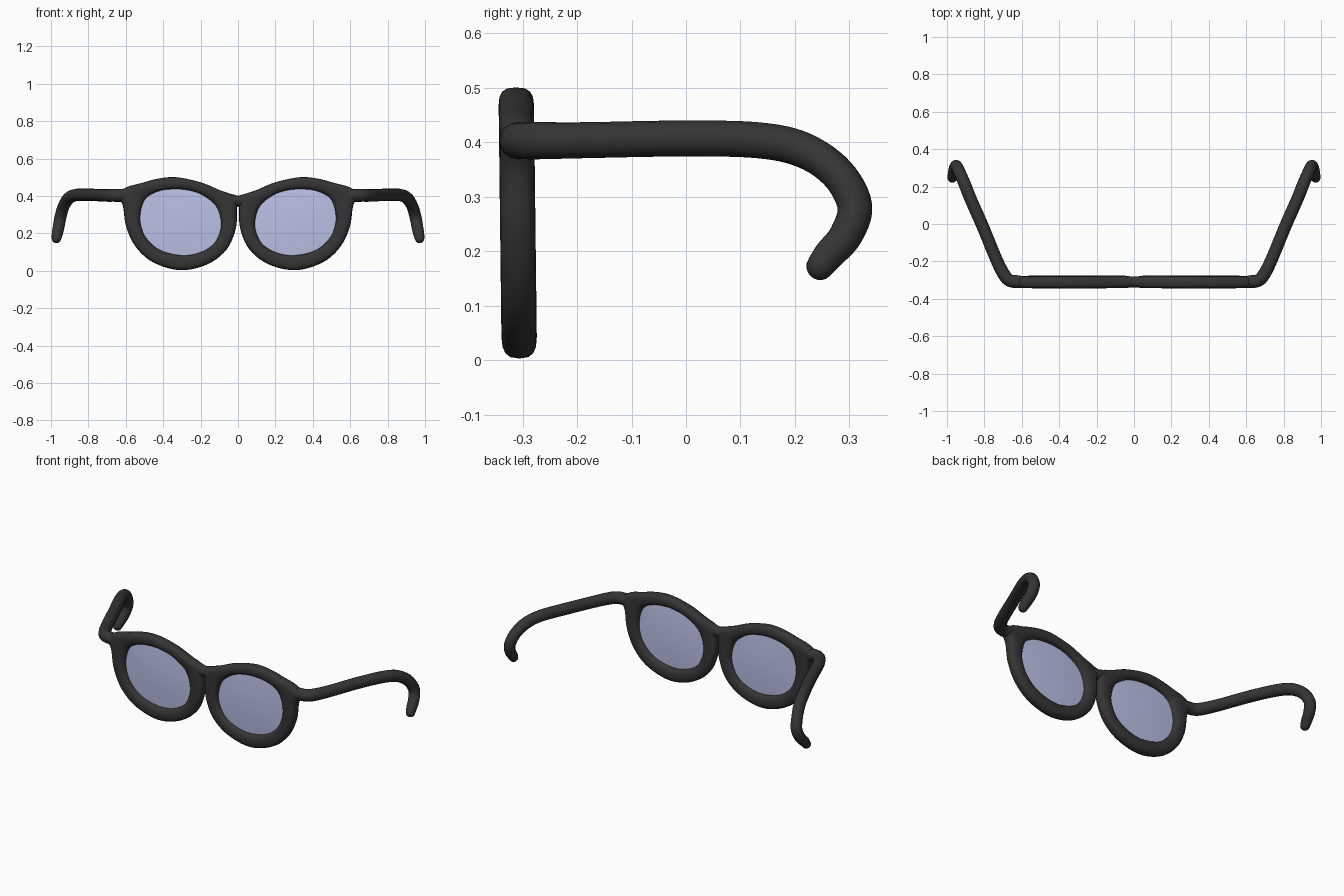
import bpy, bmesh, math
from mathutils import Vector

if "Cube" in bpy.data.objects:
    bpy.data.objects.remove(bpy.data.objects["Cube"])


def material(name, color):
    m = bpy.data.materials.new(name)
    m.diffuse_color = color
    m.use_nodes = True
    m.node_tree.nodes["Principled BSDF"].inputs["Base Color"].default_value = m.diffuse_color
    return m


FRAME = material("dark_frame", (0.035, 0.035, 0.035, 1))
GLASS = material("blue_glass", (0.50, 0.54, 0.80, 1))


def smooth_path(pts, steps, closed=False):
    """Catmull-Rom points through pts (tuples of any length)."""
    n, out = len(pts), []
    for i in range(n if closed else n - 1):
        ids = [i - 1, i, i + 1, i + 2]
        ids = [k % n if closed else min(max(k, 0), n - 1) for k in ids]
        for s in range(steps):
            t = s / steps
            out.append(tuple(
                0.5 * (2 * b + (c - a) * t + (2 * a - 5 * b + 4 * c - d) * t * t
                       + (3 * b - a - 3 * c + d) * t ** 3)
                for a, b, c, d in zip(*(pts[k] for k in ids))))
    if not closed:
        out.append(tuple(pts[-1]))
    return out


def finish(ob, mat, mirror=True):
    ob.data.materials.append(mat)
    if mirror:
        ob.modifiers.new("mirror", 'MIRROR').use_mirror_merge = False
    for p in ob.data.polygons:
        p.use_smooth = True


def mesh_object(name, bm, mat):
    bmesh.ops.recalc_face_normals(bm, faces=bm.faces)
    me = bpy.data.meshes.new(name)
    bm.to_mesh(me)
    bm.free()
    ob = bpy.data.objects.new(name, me)
    bpy.context.collection.objects.link(ob)
    finish(ob, mat)


def tube(name, pts, mat, mirror=True):
    """Round tube through (x, y, z, radius) points with a rounded far end."""
    path = smooth_path(pts, 6)
    tip, r = Vector(path[-1][:3]), path[-1][3]
    d = (tip - Vector(path[-2][:3])).normalized()
    for a in (25, 45, 62, 76, 86):
        a = math.radians(a)
        path.append((*(tip + d * r * math.sin(a)), r * math.cos(a)))
    cu = bpy.data.curves.new(name, 'CURVE')
    cu.dimensions = '3D'
    cu.bevel_depth, cu.bevel_resolution, cu.use_fill_caps = 1, 6, True
    sp = cu.splines.new('POLY')
    sp.points.add(len(path) - 1)
    for p, (x, y, z, rad) in zip(sp.points, path):
        p.co, p.radius = (x, y, z, 1), rad
    src = bpy.data.objects.new(name + "_path", cu)
    bpy.context.collection.objects.link(src)
    me = bpy.data.meshes.new_from_object(src.evaluated_get(bpy.context.evaluated_depsgraph_get()))
    bpy.data.objects.remove(src)
    me.materials.clear()
    ob = bpy.data.objects.new(name, me)
    bpy.context.collection.objects.link(ob)
    finish(ob, mat, mirror)


# rim outline: outer x, z and inner x, z going round one eye
RIM = [(.305, .003, .300, .083), (.45, .043, .415, .110), (.545, .125, .490, .175),
       (.598, .235, .520, .250), (.615, .345, .519, .320), (.640, .405, .497, .380),
       (.600, .445, .460, .410), (.52, .468, .410, .429), (.43, .492, .365, .435),
       (.33, .500, .300, .435), (.20, .473, .225, .420), (.10, .432, .165, .389),
       (.012, .395, .118, .345), (.006, .330, .095, .285), (.012, .225, .094, .220),
       (.06, .115, .130, .144), (.16, .036, .205, .098)]
loop = smooth_path(RIM, 5, True)


def depth(z):
    return -.309 - (z - .25) * .012


# rims: soft rectangular section swept between the two outlines
bm = bmesh.new()
SECT, HALF = 16, .0325
rings = []
for ox, oz, ix, iz in loop:
    o, i = Vector((ox, 0, oz)), Vector((ix, 0, iz))
    ring = []
    for k in range(SECT):
        a = 2 * math.pi * k / SECT
        c, s = math.cos(a), math.sin(a)
        u = math.copysign(abs(c) ** .8, c)
        v = math.copysign(abs(s) ** .7, s)
        p = (o + i) / 2 + (o - i) / 2 * u
        ring.append(bm.verts.new((p.x, depth(p.z) + HALF * v, p.z)))
    rings.append(ring)
for n, a in enumerate(rings):
    b = rings[(n + 1) % len(rings)]
    for k in range(SECT):
        j = (k + 1) % SECT
        bm.faces.new((a[k], a[j], b[j], b[k]))
mesh_object("rim", bm, FRAME)

# lenses: gently domed discs seated in the rims
bm = bmesh.new()
cx, cz = .305, .26
for side in (-1, 1):
    prev = None
    for f in (1.04, .8, .5, .2):
        ring = []
        for _, _, ix, iz in loop:
            z = cz + (iz - cz) * f
            y = depth(z) + side * (.004 + .008 * (1 - min(f, 1) ** 2))
            ring.append(bm.verts.new((cx + (ix - cx) * f, y, z)))
        if prev:
            for k in range(len(ring)):
                j = (k + 1) % len(ring)
                bm.faces.new((prev[k], prev[j], ring[j], ring[k]))
        prev = ring
    bm.faces.new(prev)
mesh_object("lens", bm, GLASS)

# bridge between the rims
tube("bridge", [(-.09, -.310, .395, .026), (-.04, -.310, .383, .028), (0, -.310, .372, .030),
                (.04, -.310, .383, .028), (.09, -.310, .395, .026)], FRAME, False)

# temple arms with hooked ear ends
tube("temple_arm", [(.56, -.310, .402, .028), (.62, -.309, .403, .034), (.668, -.300, .403, .034),
                    (.70, -.262, .403, .034), (.74, -.180, .404, .033), (.81, -.010, .407, .033),
                    (.872, .130, .404, .033), (.906, .215, .386, .033), (.933, .278, .343, .032),
                    (.950, .310, .283, .032), (.960, .294, .230, .031), (.967, .264, .195, .029),
                    (.971, .247, .173, .026)], FRAME)
